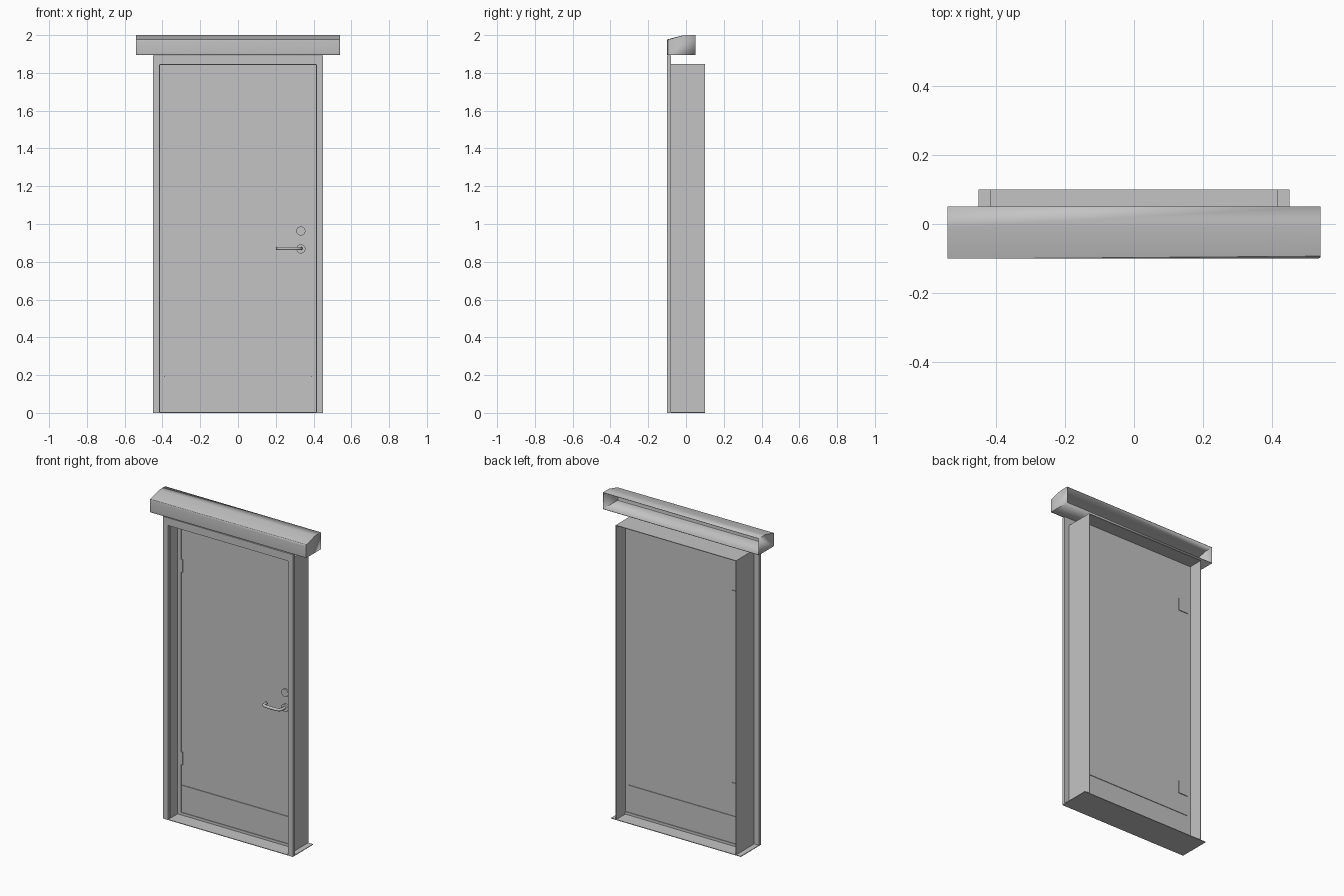
import bpy, bmesh
from mathutils import Vector

if "Cube" in bpy.data.objects:
    bpy.data.objects.remove(bpy.data.objects["Cube"], do_unlink=True)

# Single painted-metal colour
grey = bpy.data.materials.new("light_grey")
grey.use_nodes = True
COLOUR = (0.55, 0.55, 0.55, 1)
grey.diffuse_color = COLOUR
grey.node_tree.nodes["Principled BSDF"].inputs["Base Color"].default_value = COLOUR


def add_object(name, bm):
    bmesh.ops.recalc_face_normals(bm, faces=bm.faces)
    mesh = bpy.data.meshes.new(name)
    bm.to_mesh(mesh)
    bm.free()
    mesh.materials.append(grey)
    obj = bpy.data.objects.new(name, mesh)
    bpy.context.collection.objects.link(obj)
    return obj


def smooth(obj):
    bpy.ops.object.select_all(action="DESELECT")
    obj.select_set(True)
    bpy.context.view_layer.objects.active = obj
    bpy.ops.object.shade_smooth_by_angle()


def box(name, x, y, z):
    """Box from (min, max) pairs on each axis."""
    bm = bmesh.new()
    bmesh.ops.create_cube(bm, size=1)
    for v in bm.verts:
        v.co = Vector([r[0] if c < 0 else r[1] for c, r in zip(v.co, (x, y, z))])
    return add_object(name, bm)


def arch(name, outer, inner, top_outer, top_inner, y, bottom=0.0):
    """Door-shaped surround: two legs and a head, as one extruded outline."""
    outline = [(-outer, bottom), (-outer, top_outer), (outer, top_outer), (outer, bottom),
               (inner, bottom), (inner, top_inner), (-inner, top_inner), (-inner, bottom)]
    bm = bmesh.new()
    face = bm.faces.new([bm.verts.new((px, y[0], pz)) for px, pz in outline])
    ext = bmesh.ops.extrude_face_region(bm, geom=[face])
    moved = [g for g in ext["geom"] if isinstance(g, bmesh.types.BMVert)]
    bmesh.ops.translate(bm, verts=moved, vec=(0, y[1] - y[0], 0))
    return add_object(name, bm)


def disc(name, x, z, radius, y):
    bm = bmesh.new()
    bmesh.ops.create_cone(bm, cap_ends=True, segments=32, radius1=radius,
                          radius2=radius, depth=y[1] - y[0])
    for v in bm.verts:
        v.co = Vector((x + v.co.x, (y[0] + y[1]) / 2 + v.co.z, z + v.co.y))
    smooth(add_object(name, bm))


# Frame: front trim, deep thin lining and the stop around the leaf
arch("front_trim", 0.45, 0.415, 1.893, 1.845, (-0.1, -0.08))
arch("frame_lining", 0.417, 0.413, 1.847, 1.843, (-0.08, 0.1))
arch("door_stop", 0.414, 0.39, 1.844, 1.825, (-0.008, 0.008))

# Sill sheet reaching past the lining, and the threshold under the leaf
box("sill", (-0.45, 0.45), (-0.1, 0.1), (0, 0.004))
box("threshold", (-0.414, 0.414), (-0.008, 0.012), (0.004, 0.02))

# Door leaf split by a narrow groove
SPLIT = 0.192
box("door_panel", (-0.39, 0.39), (-0.004, 0.008), (SPLIT + 0.003, 1.825))
box("kick_panel", (-0.39, 0.39), (-0.004, 0.008), (0.02, SPLIT - 0.003))
box("groove_strip", (-0.39, 0.39), (0.0, 0.004), (SPLIT - 0.003, SPLIT + 0.003))

# Hinges: slim leaf in front, wider plate behind
for label, z in (("lower", 0.36), ("upper", 1.565)):
    span = (z - 0.04, z + 0.04)
    box(label + "_hinge_front", (-0.39, -0.378), (-0.009, -0.004), span)
    box(label + "_hinge_back", (-0.39, -0.325), (0.008, 0.013), span)

# Lock and handle roses
for label, z in (("lock", 0.963), ("handle", 0.868)):
    disc(label + "_rose", 0.333, z, 0.024, (-0.014, -0.004))

# Lever handle with its end returning towards the leaf
curve = bpy.data.curves.new("lever_handle", "CURVE")
curve.dimensions = "3D"
curve.bevel_depth = 0.009
curve.bevel_resolution = 3
curve.use_fill_caps = True
curve.resolution_u = 6
path = [(0.333, -0.006), (0.333, -0.045), (0.315, -0.06),
        (0.225, -0.06), (0.21, -0.045), (0.21, -0.022)]
spline = curve.splines.new("NURBS")
spline.points.add(len(path) - 1)
for point, (x, y) in zip(spline.points, path):
    point.co = (x, y, 0.87, 1)
spline.use_endpoint_u = True
spline.order_u = 3
curve.materials.append(grey)
lever = bpy.data.objects.new("lever_handle", curve)
bpy.context.collection.objects.link(lever)

# Rain hood: sloped shell, open at the back
profile = [(0.05, 1.895), (-0.1, 1.895), (-0.1, 1.975), (-0.01, 2.0), (0.05, 2.0)]
bm = bmesh.new()
ends = [[bm.verts.new((x, y, z)) for y, z in profile] for x in (-0.54, 0.54)]
for end in ends:
    bm.faces.new(end)
for i in range(len(profile) - 1):
    bm.faces.new((ends[0][i], ends[0][i + 1], ends[1][i + 1], ends[1][i]))
bm.normal_update()
front_edges = [e for e in bm.edges if all(v.co.y < -0.09 for v in e.verts)]
bmesh.ops.bevel(bm, geom=front_edges, offset=0.008, segments=3, profile=0.5, affect="EDGES")
hood = add_object("rain_hood", bm)
shell = hood.modifiers.new("shell", "SOLIDIFY")
shell.thickness = 0.004
shell.offset = -1
smooth(hood)
